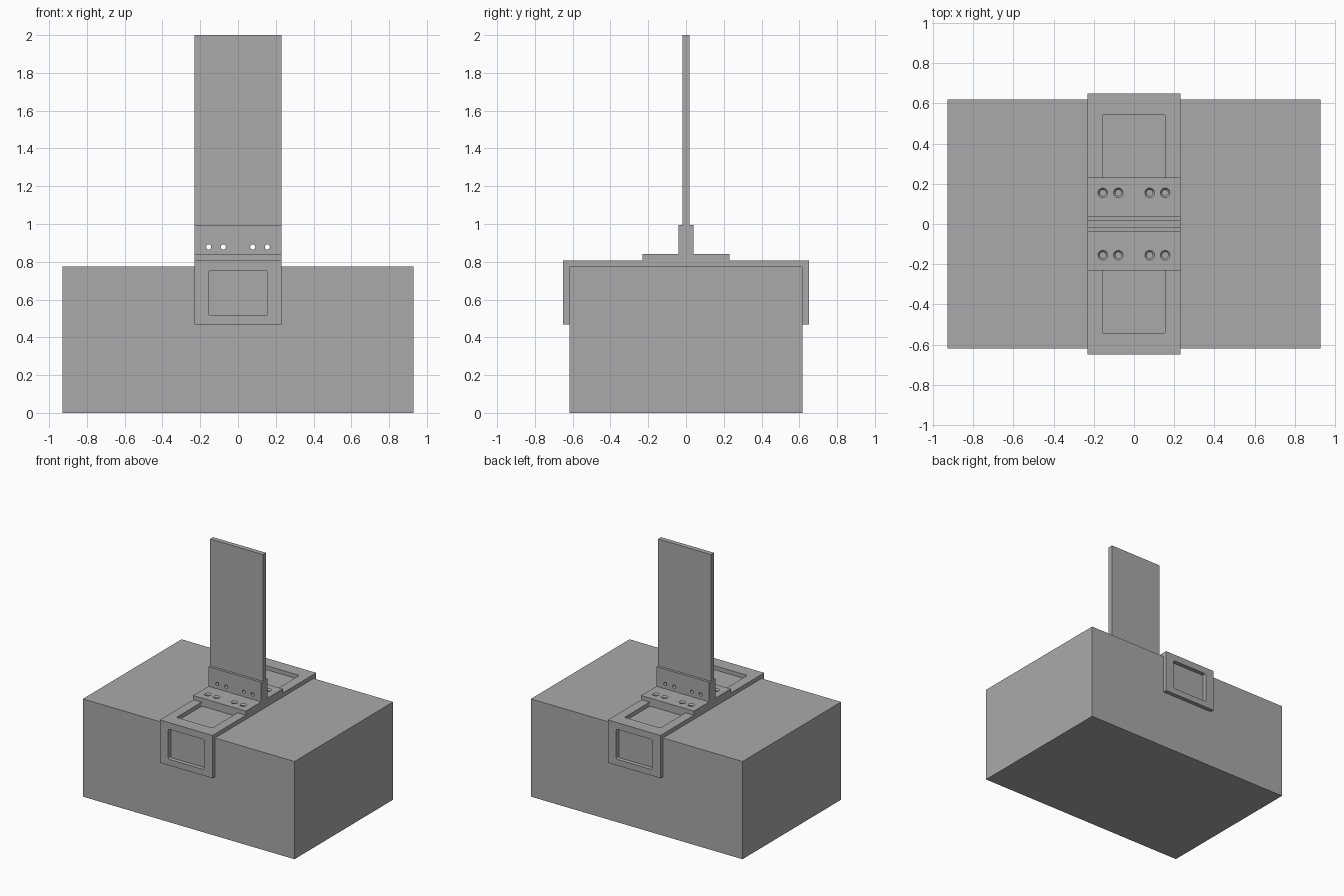
import bpy, bmesh
from math import radians
from mathutils import Matrix, Vector

cube = bpy.data.objects.get("Cube")
if cube:
    bpy.data.objects.remove(cube, do_unlink=True)

GREY = (0.4, 0.4, 0.4, 1)
mat = bpy.data.materials.new("plain grey")
mat.use_nodes = True
mat.diffuse_color = GREY
mat.node_tree.nodes["Principled BSDF"].inputs["Base Color"].default_value = GREY

W = 0.231                      # half width of strap, brackets and panel
HOLE_X = (-0.155, -0.078, 0.078, 0.155)
BOX_TOP, STRAP_TOP, PLATE_TOP = 0.775, 0.807, 0.84


def finish(name, bm):
    bmesh.ops.recalc_face_normals(bm, faces=bm.faces)
    mesh = bpy.data.meshes.new(name)
    bm.to_mesh(mesh)
    bm.free()
    mesh.materials.append(mat)
    obj = bpy.data.objects.new(name, mesh)
    bpy.context.collection.objects.link(obj)
    return obj


def add_box(bm, lo, hi, round_axis=None):
    lo, hi = Vector(lo), Vector(hi)
    m = Matrix.Translation((lo + hi) / 2) @ Matrix.Diagonal((*(hi - lo), 1))
    verts = bmesh.ops.create_cube(bm, size=1, matrix=m)["verts"]
    if round_axis is not None:
        edges = {e for v in verts for e in v.link_edges
                 if abs((e.verts[0].co - e.verts[1].co).normalized()[round_axis]) > 0.9}
        bmesh.ops.bevel(bm, geom=list(edges), offset=0.01, segments=3,
                        profile=0.5, affect='EDGES')


def box(name, lo, hi):
    bm = bmesh.new()
    add_box(bm, lo, hi)
    return finish(name, bm)


def extrude_profile(name, points):
    """Extrude a y-z outline across the strap width."""
    bm = bmesh.new()
    face = bm.faces.new([bm.verts.new((-W, y, z)) for y, z in points])
    new = bmesh.ops.extrude_face_region(bm, geom=[face])["geom"]
    bmesh.ops.translate(bm, vec=(2 * W, 0, 0),
                        verts=[g for g in new if isinstance(g, bmesh.types.BMVert)])
    return finish(name, bm)


def add_cone(bm, centre, r1, r2, depth, rot=Matrix()):
    bmesh.ops.create_cone(bm, cap_ends=True, segments=24, radius1=r1, radius2=r2,
                          depth=depth, matrix=Matrix.Translation(centre) @ rot)


def cut(targets, bm):
    cutter = finish("cutter", bm)
    cutter.hide_render = True
    for obj in targets:
        mod = obj.modifiers.new("cut", 'BOOLEAN')
        mod.operation, mod.solver, mod.object = 'DIFFERENCE', 'EXACT', cutter
        bpy.context.view_layer.objects.active = obj
        bpy.ops.object.modifier_apply(modifier=mod.name)
    bpy.data.objects.remove(cutter, do_unlink=True)


# Main block and upright panel
box("block", (-0.928, -0.618, 0), (0.928, 0.618, BOX_TOP))
panel = box("upright_panel", (-W, -0.019, STRAP_TOP), (W, 0.019, 2))

# Strap folded over the block, open windows on top and on both ends
strap = extrude_profile("strap", [
    (-0.65, 0.468), (-0.65, STRAP_TOP), (0.65, STRAP_TOP), (0.65, 0.468),
    (0.618, 0.468), (0.618, BOX_TOP), (-0.618, BOX_TOP), (-0.618, 0.468)])
windows = bmesh.new()
for s in (-1, 1):
    y0, y1 = sorted((s * 0.228, s * 0.545))
    add_box(windows, (-0.157, y0, 0.74), (0.157, y1, 0.85), 2)
    y0, y1 = sorted((s * 0.6, s * 0.7))
    add_box(windows, (-0.157, y0, 0.516), (0.157, y1, 0.754), 1)
cut([strap], windows)

# L brackets clamping the panel from both sides
brackets = []
for name, s in (("front_bracket", -1), ("back_bracket", 1)):
    brackets.append(extrude_profile(name, [
        (s * y, z) for y, z in ((0.019, STRAP_TOP), (W, STRAP_TOP), (W, PLATE_TOP),
                                (0.039, PLATE_TOP), (0.039, 0.995), (0.019, 0.995))]))

# Bolt holes through the panel and brackets
bolts = bmesh.new()
for x in HOLE_X:
    add_cone(bolts, (x, 0, 0.878), 0.0135, 0.0135, 0.2, Matrix.Rotation(radians(90), 4, 'X'))
cut(brackets + [panel], bolts)

# Countersunk screw holes through the brackets and strap
shafts, sinks = bmesh.new(), bmesh.new()
for x in HOLE_X:
    for y in (-0.155, 0.155):
        add_cone(shafts, (x, y, 0.81), 0.015, 0.015, 0.1)
        add_cone(sinks, (x, y, PLATE_TOP - 0.005), 0.015, 0.025, 0.012)
cut(brackets + [strap], shafts)
cut(brackets, sinks)
